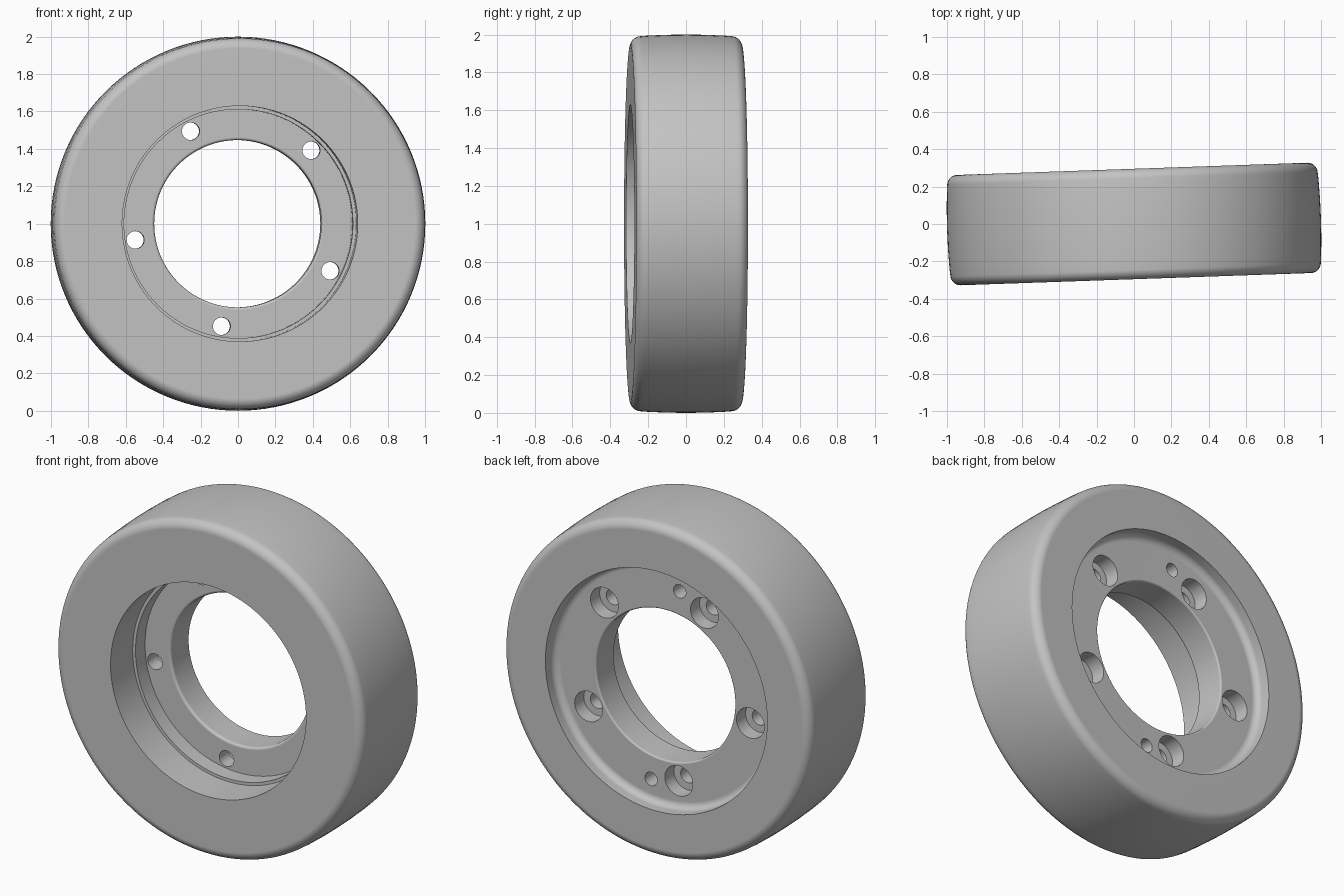
import bpy, bmesh, math
from mathutils import Vector, Matrix

if "Cube" in bpy.data.objects:
    bpy.data.objects.remove(bpy.data.objects["Cube"], do_unlink=True)

HALF = 0.295          # half width of the wheel
SEAM = 0.74           # radius where tyre meets hub
TURN = math.radians(2)

grey = bpy.data.materials.new("plain grey")
grey.use_nodes = True
grey.diffuse_color = (0.55, 0.55, 0.55, 1)
grey.node_tree.nodes["Principled BSDF"].inputs["Base Color"].default_value = grey.diffuse_color


def rounded(corners, steps=8):
    """Turn (radius, depth, fillet) corners into a closed outline."""
    out = []
    for i, (r, y, f) in enumerate(corners):
        p = Vector((r, y))
        if not f:
            out.append(p)
            continue
        before = (Vector(corners[i - 1][:2]) - p).normalized() * f
        after = (Vector(corners[(i + 1) % len(corners)][:2]) - p).normalized() * f
        for k in range(steps + 1):
            t = math.pi / 2 * k / steps
            out.append(p + before * (1 - math.sin(t)) + after * (1 - math.cos(t)))
    return out


def lathe(bm, outline, segments, offset=(0, 0, 0)):
    """Revolve a closed outline about the y axis."""
    rings = []
    for s in range(segments):
        a = 2 * math.pi * s / segments
        rings.append([bm.verts.new(Vector((p.x * math.cos(a), p.y, p.x * math.sin(a))) + Vector(offset))
                      for p in outline])
    n = len(outline)
    for s in range(segments):
        a, b = rings[s], rings[(s + 1) % segments]
        for i in range(n):
            j = (i + 1) % n
            bm.faces.new((a[i], a[j], b[j], b[i]))


def finish(bm, name):
    bmesh.ops.remove_doubles(bm, verts=bm.verts, dist=1e-5)
    bmesh.ops.dissolve_degenerate(bm, edges=bm.edges, dist=1e-5)
    bmesh.ops.recalc_face_normals(bm, faces=bm.faces)
    mesh = bpy.data.meshes.new(name)
    bm.to_mesh(mesh)
    bm.free()
    mesh.materials.append(grey)
    obj = bpy.data.objects.new(name, mesh)
    obj.matrix_world = Matrix.Translation((0, 0, 1)) @ Matrix.Rotation(TURN, 4, 'Z')
    bpy.context.collection.objects.link(obj)
    return obj


def activate(obj):
    bpy.ops.object.select_all(action='DESELECT')
    obj.select_set(True)
    bpy.context.view_layer.objects.active = obj


def smooth(obj):
    activate(obj)
    bpy.ops.object.shade_smooth_by_angle(angle=math.radians(30))
    mod = obj.modifiers.new("even shading", 'WEIGHTED_NORMAL')
    mod.keep_sharp = True


# Tyre: slightly crowned tread with rounded shoulders
bm = bmesh.new()
tread = [(1 - 0.012 * (y / HALF) ** 2, y, 0) for y in (-0.2, -0.1, 0, 0.1, 0.2)]
lathe(bm, rounded([(SEAM, -HALF, 0), (0.987, -HALF, 0.05), *tread,
                   (0.987, HALF, 0.05), (SEAM, HALF, 0)]), 128)
tyre = finish(bm, "tyre")

# Hub: stepped front recess, web with bore, shallow back recess
bm = bmesh.new()
WEB_FRONT, WEB_BACK = 0.02, 0.205
lathe(bm, rounded([
    (SEAM, -HALF, 0), (0.63, -HALF, 0), (0.63, -0.075, 0), (0.612, -0.075, 0),
    (0.612, WEB_FRONT, 0), (0.447, WEB_FRONT, 0.015), (0.447, WEB_BACK, 0.01),
    (0.715, WEB_BACK, 0.04), (0.715, HALF, 0), (SEAM, HALF, 0)]), 128)
hub = finish(bm, "hub")

# Cutter: five counterbored bolt holes and two blind pin holes
bm = bmesh.new()
bolt = [Vector(p) for p in ((0, -0.05), (0.047, -0.05), (0.047, 0.115),
                            (0.09, 0.115), (0.09, 0.25), (0, 0.25))]
pin = [Vector(p) for p in ((0, 0.11), (0.04, 0.11), (0.04, 0.25), (0, 0.25))]


def hole_ring(outline, radius, start, count):
    for k in range(count):
        a = math.radians(start + 360 / count * k)
        lathe(bm, outline, 32, (radius * math.cos(a), 0, radius * math.sin(a)))


hole_ring(bolt, 0.555, 117, 5)
hole_ring(pin, 0.59, 99, 2)
cutter = finish(bm, "hole_cutter")
cutter.hide_render = True

drill = hub.modifiers.new("holes", 'BOOLEAN')
drill.operation = 'DIFFERENCE'
drill.solver = 'EXACT'
drill.object = cutter
activate(hub)
bpy.ops.object.modifier_apply(modifier=drill.name)
bpy.data.objects.remove(cutter, do_unlink=True)

for part in (tyre, hub):
    smooth(part)
